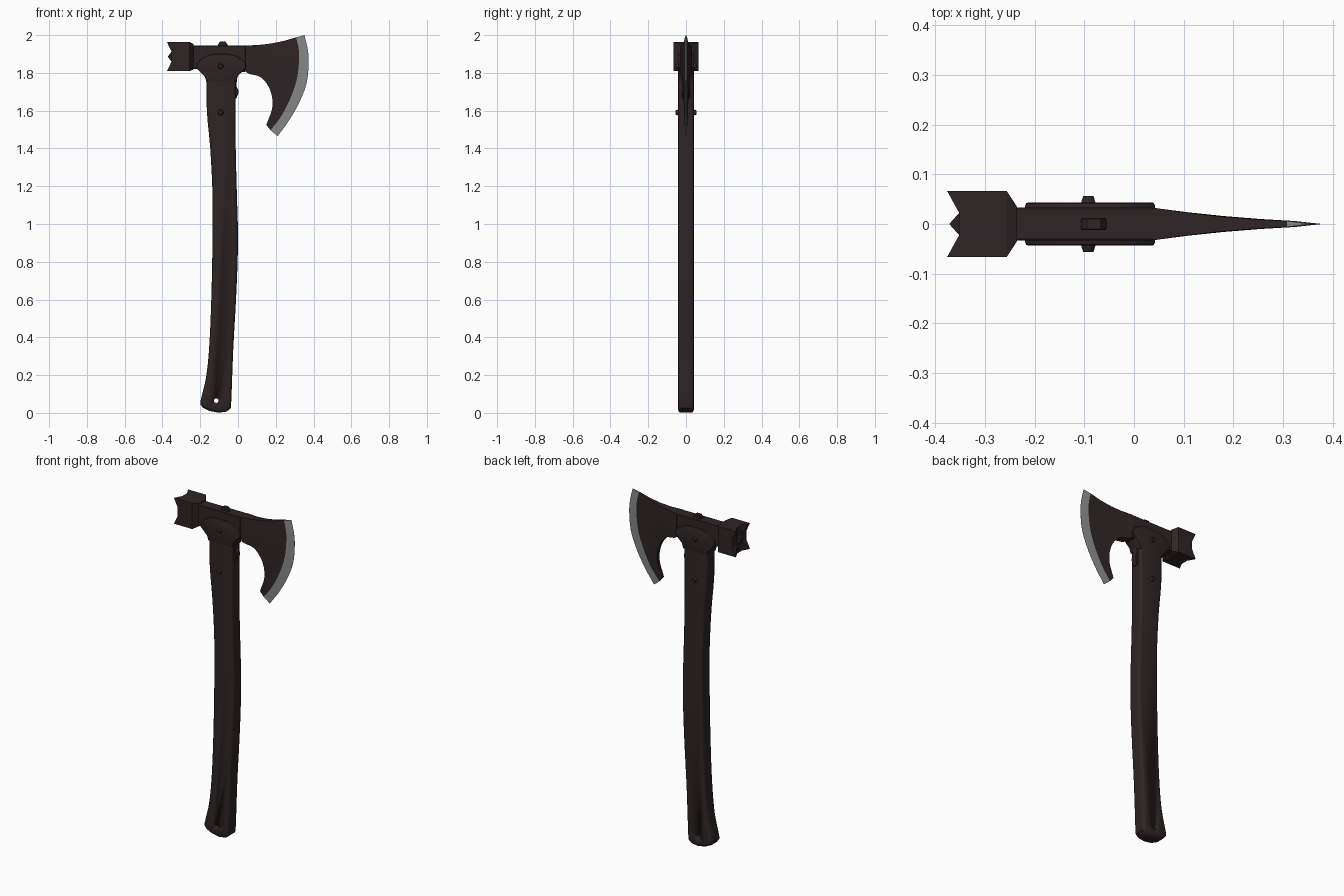
import bpy, bmesh, math
from mathutils import Vector, Matrix

if "Cube" in bpy.data.objects:
    bpy.data.objects.remove(bpy.data.objects["Cube"])


def material(name, rgb):
    m = bpy.data.materials.new(name)
    m.diffuse_color = (*rgb, 1)
    m.use_nodes = True
    m.node_tree.nodes["Principled BSDF"].inputs["Base Color"].default_value = m.diffuse_color
    return m


DARK = material("dark_brown", (0.028, 0.018, 0.018))
STEEL = material("sharpened_steel", (0.25, 0.26, 0.26))


def finish(name, bm, mats=(DARK,), angle=35):
    bmesh.ops.recalc_face_normals(bm, faces=bm.faces)
    me = bpy.data.meshes.new(name)
    bm.to_mesh(me)
    bm.free()
    ob = bpy.data.objects.new(name, me)
    bpy.context.collection.objects.link(ob)
    for m in mats:
        me.materials.append(m)
    smooth(ob, angle)
    return ob


def smooth(ob, angle):
    bpy.ops.object.select_all(action='DESELECT')
    ob.select_set(True)
    bpy.context.view_layer.objects.active = ob
    bpy.ops.object.shade_smooth_by_angle(angle=math.radians(angle))


def spline(pts, n):
    """Catmull-Rom curve through the points, n steps per span."""
    p = [Vector(q) for q in pts]
    p = [p[0] * 2 - p[1]] + p + [p[-1] * 2 - p[-2]]
    out = []
    for a, b, c, d in zip(p, p[1:], p[2:], p[3:]):
        for k in range(n):
            t = k / n
            out.append(0.5 * (2 * b + (c - a) * t + (2 * a - 5 * b + 4 * c - d) * t * t
                              + (3 * b - a - 3 * c + d) * t ** 3))
    return out + [p[-2]]


def plate(name, outline, half, bevel, segments):
    """Extrude an x-z outline to +-half in y and round its rims."""
    bm = bmesh.new()
    f = bm.faces.new([bm.verts.new((p[0], -half, p[1])) for p in outline])
    r = bmesh.ops.extrude_face_region(bm, geom=[f])
    vs = [v for v in r['geom'] if isinstance(v, bmesh.types.BMVert)]
    bmesh.ops.translate(bm, verts=vs, vec=(0, 2 * half, 0))
    bm.normal_update()
    if bevel:
        rims = [e for e in bm.edges if abs(e.verts[0].co.y - e.verts[1].co.y) < 1e-5]
        bmesh.ops.bevel(bm, geom=rims, offset=bevel, segments=segments,
                        profile=0.5, affect='EDGES', clamp_overlap=False)
    return finish(name, bm)


def cylinder(name, x, y, z, r1, r2, depth, sides, direction):
    bm = bmesh.new()
    rot = Matrix.Rotation(math.radians(-90 * direction), 4, 'X')
    bmesh.ops.create_cone(bm, cap_ends=True, segments=sides, radius1=r1, radius2=r2,
                          depth=depth, matrix=Matrix.Translation((x, y, z)) @ rot)
    return finish(name, bm)


# curved handle with a swollen foot
left = spline([(-.167, 1.80), (-.165, 1.6), (-.147, 1.4), (-.135, 1.16), (-.135, .92),
               (-.14, .65), (-.15, .39), (-.167, .2), (-.198, .065)], 3)
foot = [(-.199, .045), (-.185, .027), (-.15, .01), (-.1, .001), (-.06, .007), (-.038, .025)]
right = spline([(-.035, .07), (-.025, .34), (-.008, .65), (0, .92), (-.006, 1.16),
                (-.012, 1.4), (-.012, 1.65), (-.012, 1.80)], 3)
handle = plate("handle", left + foot + right, .042, .017, 3)

# lanyard hole
cutter = cylinder("hole_cutter", -.115, 0, .065, .012, .012, .3, 16, 1)
cutter.hide_render = True
cutter.hide_set(True)
mod = handle.modifiers.new("hole", 'BOOLEAN')
mod.object = cutter
mod.solver = 'EXACT'

# collar clamping the head
plate("collar", [(-.168, 1.755), (-.175, 1.78), (-.2, 1.805), (-.219, 1.825), (-.218, 1.845),
                 (-.2, 1.868), (-.165, 1.89), (-.135, 1.899), (-.045, 1.899), (-.01, 1.89),
                 (.025, 1.868), (.042, 1.848), (.042, 1.828), (.025, 1.808), (0, 1.785),
                 (-.01, 1.755)], .0435, .006, 2)

# spur under the collar on the blade side
plate("spur", [(-.04, 1.77), (-.005, 1.765), (-.009, 1.73), (.003, 1.708), (.003, 1.695),
               (-.009, 1.665), (-.04, 1.65)], .02, .004, 1)

# head block and the peg on top of it
plate("head_block", [(-.25, 1.822), (.04, 1.805), (.04, 1.945), (-.25, 1.945)], .033, .003, 1)
plate("top_peg", [(-.107, 1.94), (-.055, 1.94), (-.057, 1.953), (-.067, 1.965),
                  (-.095, 1.965), (-.105, 1.953)], .012, .002, 1)

# rivets on both sides
for z in (1.835, 1.59):
    for s in (-1, 1):
        cylinder("rivet", -.092, s * .045, z, .018, .011, .022, 10, s)

# bearded blade: rows run from the top horn to the beard, columns from root to edge
root = spline([(.039, 1.945, .0325), (.039, 1.87, .0325), (.045, 1.803, .030),
               (.12, 1.777, .020), (.17, 1.71, .015), (.182, 1.62, .011), (.15, 1.525, .007)], 5)
band = spline([(.308, 1.988, .006), (.322, 1.92, .006), (.322, 1.85, .006), (.31, 1.76, .006),
               (.275, 1.66, .006), (.225, 1.565, .006), (.172, 1.497, .005)], 5)
edge = spline([(.352, 2.0, .0005), (.37, 1.92, .0005), (.374, 1.85, .0005), (.364, 1.75, .0005),
               (.33, 1.655, .0005), (.275, 1.555, .0005), (.21, 1.465, .0005)], 5)
bm = bmesh.new()
grids = {-1: [], 1: []}
last = len(root) - 1
for i, (a, b, c) in enumerate(zip(root, band, edge)):
    cols = []
    for k in range(5):
        p = a.lerp(b, k / 4)
        u = k / 4
        p.y -= .045 * u * (1 - u) * (1 - i / last) ** 4      # sagging top line
        p.z -= .016 * u * (1 - u) * (1 - i / last)           # hollow grind
        cols.append(p)
    cols.append(c)
    for s in grids:
        grids[s].append([bm.verts.new((p.x, s * p.z, p.y)) for p in cols])
for g in grids.values():
    for r0, r1 in zip(g, g[1:]):
        for k in range(5):
            f = bm.faces.new((r0[k], r0[k + 1], r1[k + 1], r1[k]))
            f.material_index = 1 if k == 4 else 0
A, B = grids[-1], grids[1]
for i in (0, last):
    for k in range(5):
        f = bm.faces.new((A[i][k], A[i][k + 1], B[i][k + 1], B[i][k]))
        f.material_index = 1 if k == 4 else 0
for i in range(last):
    for k in (0, 5):
        f = bm.faces.new((A[i][k], A[i + 1][k], B[i + 1][k], B[i][k]))
        f.material_index = 1 if k == 5 else 0
finish("blade", bm, (DARK, STEEL), 30)

# hammer poll: toothed striking face, straight block, chamfer into the neck
bm = bmesh.new()
ZC, H, W = 1.886, .077, .066
steps = (-1, -.34, 0, .34, 1)


def tooth_x(a, b):
    if abs(a) == 1 and abs(b) == 1:
        return -.376
    return -.372 if a == b == 0 else -.352


face = [[bm.verts.new((tooth_x(a, b), a * W, ZC + b * H)) for b in steps] for a in steps]
for i in range(4):
    for j in range(4):
        q = [face[i][j], face[i + 1][j], face[i + 1][j + 1], face[i][j + 1]]
        if (i < 2) != (j < 2):
            q = q[1:] + q[:1]
        # split each cell along the diagonal leading to the tooth tips
        bm.faces.new((q[0], q[1], q[2]))
        bm.faces.new((q[0], q[2], q[3]))
rim = ([face[i][0] for i in range(4)] + [face[4][j] for j in range(4)]
       + [face[i][4] for i in range(4, 0, -1)] + [face[0][j] for j in range(4, 0, -1)])
coords = [v.co.copy() for v in rim]
for x, sy, sz in ((-.256, 1, 1), (-.236, .54, .88)):
    ring = [bm.verts.new((x, c.y * sy, ZC + (c.z - ZC) * sz)) for c in coords]
    for k in range(16):
        n = (k + 1) % 16
        bm.faces.new((rim[k], rim[n], ring[n], ring[k]))
    rim = ring
bm.faces.new(rim)
finish("hammer_poll", bm, (DARK,), 15)
